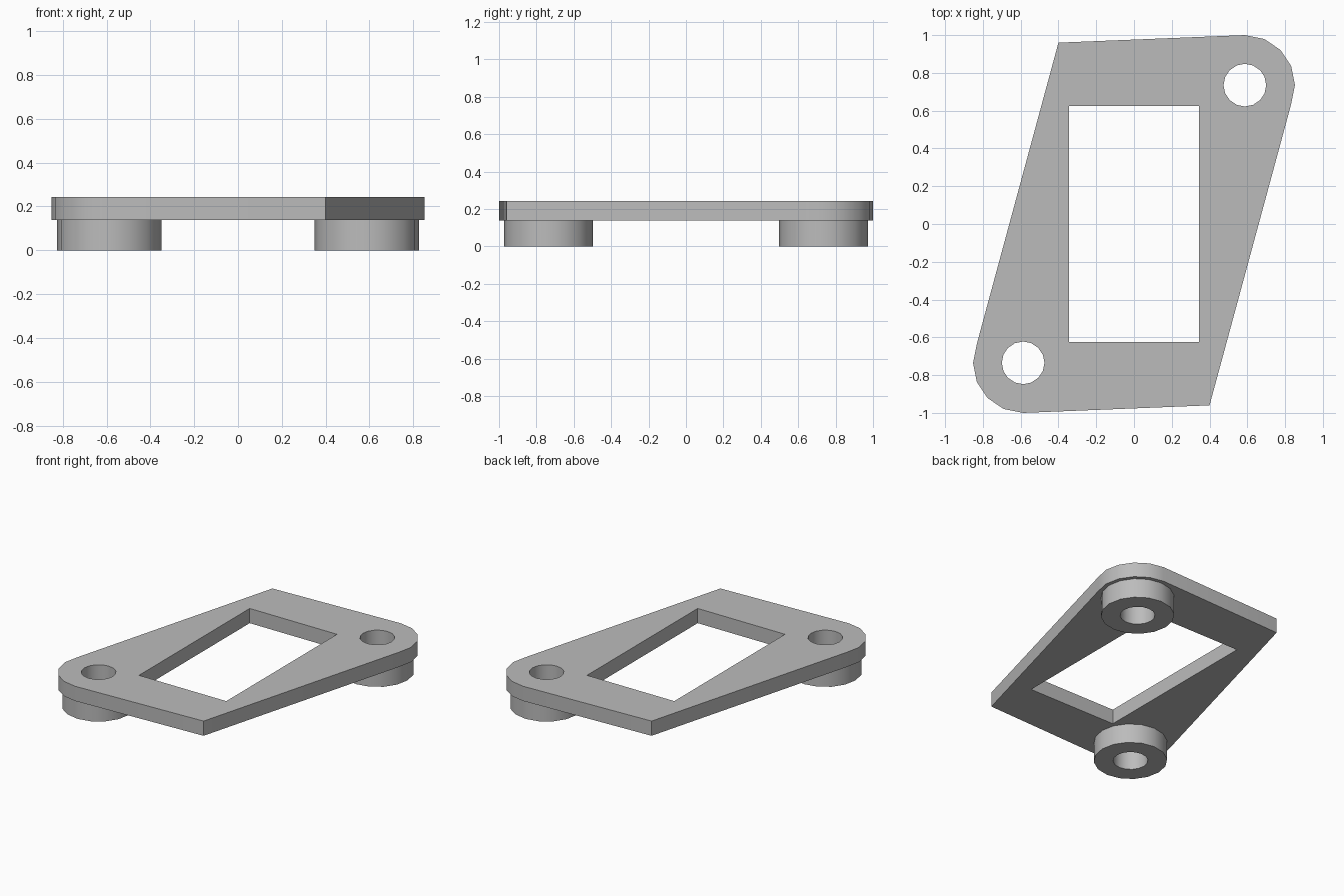
import bpy
import bmesh
from math import cos, sin, radians

cube = bpy.data.objects.get("Cube")
if cube:
    bpy.data.objects.remove(cube, do_unlink=True)

grey = bpy.data.materials.new("plain grey")
grey.use_nodes = True
grey.diffuse_color = (0.5, 0.5, 0.5, 1)
grey.node_tree.nodes["Principled BSDF"].inputs["Base Color"].default_value = (0.5, 0.5, 0.5, 1)

HOLE_X, HOLE_Y = 0.587, 0.735
HOLE_R, BOSS_R, CORNER_R = 0.113, 0.238, 0.265
UNDERSIDE, TOP = 0.138, 0.243
SIDES = 16
STEP = 360 / SIDES


def arc(cx, cy, r, first=0, count=SIDES):
    """Points on a circle, counting in whole steps from step number first."""
    angles = [radians((first + i) * STEP) for i in range(count)]
    return [(cx + r * cos(a), cy + r * sin(a)) for a in angles]


def turned(points):
    """The same points turned half a circle about the centre."""
    return [(-x, -y) for x, y in points]


def slab(name, loops, bottom, top):
    """Extrude an outline with holes, given as closed loops, into a solid."""
    bm = bmesh.new()
    for loop in loops:
        verts = [bm.verts.new((x, y, bottom)) for x, y in loop]
        for i, v in enumerate(verts):
            bm.edges.new((verts[i - 1], v))
    bmesh.ops.triangle_fill(bm, use_beauty=True, edges=bm.edges[:])
    result = bmesh.ops.extrude_face_region(bm, geom=bm.faces[:], use_keep_orig=True)
    moved = [g for g in result["geom"] if isinstance(g, bmesh.types.BMVert)]
    bmesh.ops.translate(bm, verts=moved, vec=(0, 0, top - bottom))
    bmesh.ops.recalc_face_normals(bm, faces=bm.faces[:])
    mesh = bpy.data.meshes.new(name)
    bm.to_mesh(mesh)
    bm.free()
    mesh.materials.append(grey)
    obj = bpy.data.objects.new(name, mesh)
    bpy.context.collection.objects.link(obj)
    bpy.ops.object.select_all(action="DESELECT")
    obj.select_set(True)
    bpy.context.view_layer.objects.active = obj
    bpy.ops.object.shade_smooth_by_angle(angle=radians(30))
    return obj


# Mounting plate: two rounded corners, two sharp ones, a window and two holes
half_outline = arc(HOLE_X, HOLE_Y, CORNER_R, -1, 6) + [(-0.40, 0.96)]
window = [(-0.345, -0.625), (0.345, -0.625), (0.345, 0.625), (-0.345, 0.625)]
hole = arc(HOLE_X, HOLE_Y, HOLE_R)
slab("mounting_plate",
     [half_outline + turned(half_outline), window, hole, turned(hole)],
     UNDERSIDE, TOP)

# Spacer bosses under the two holes
boss = arc(HOLE_X, HOLE_Y, BOSS_R)
slab("left_boss", [boss, hole], 0, UNDERSIDE)
slab("right_boss", [turned(boss), turned(hole)], 0, UNDERSIDE)
